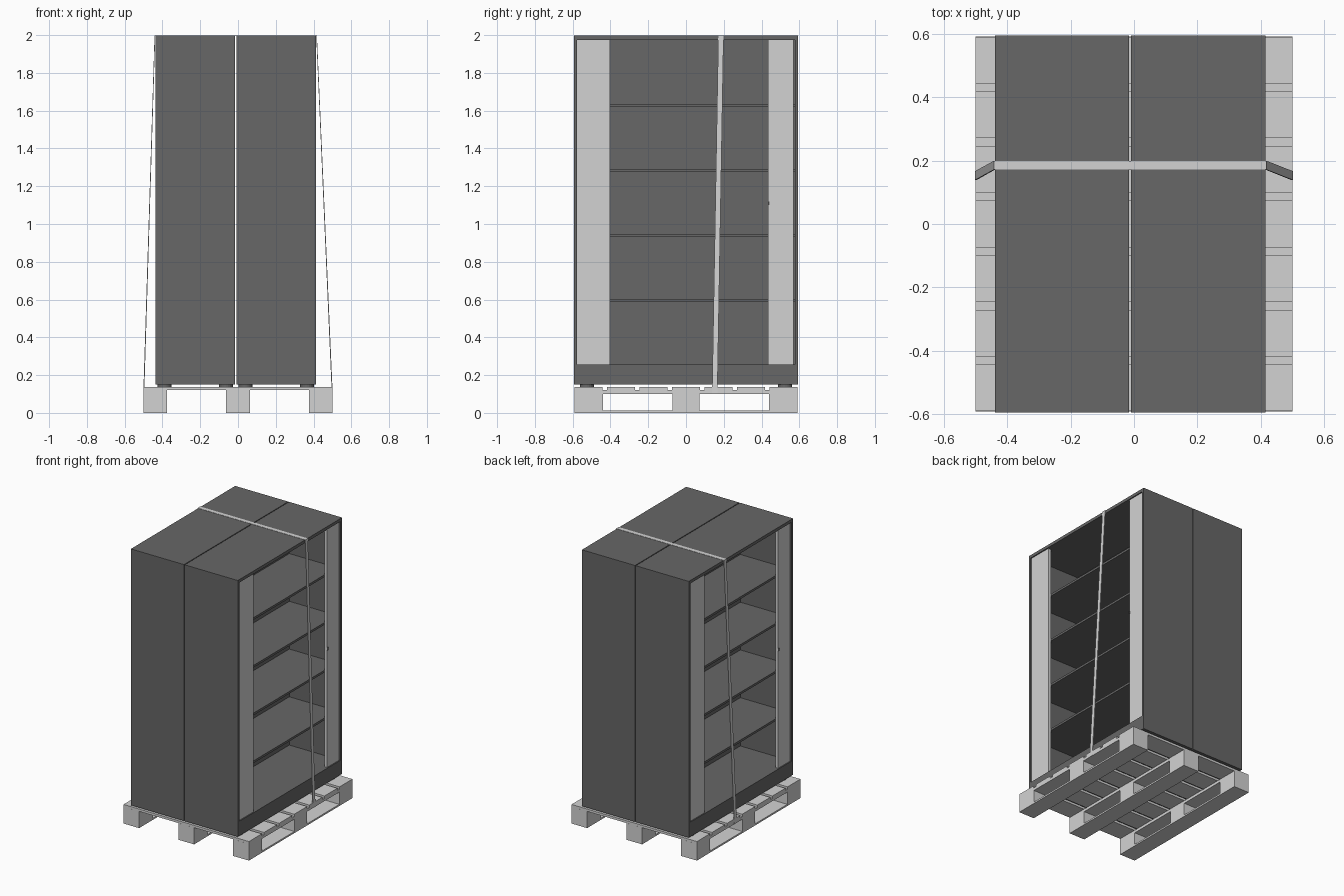
import bpy, bmesh, math
from mathutils import Matrix, Vector

if "Cube" in bpy.data.objects:
    bpy.data.objects.remove(bpy.data.objects["Cube"], do_unlink=True)


def material(name, value):
    m = bpy.data.materials.new(name)
    m.use_nodes = True
    colour = (value, value, value, 1)
    m.diffuse_color = colour
    m.node_tree.nodes["Principled BSDF"].inputs["Base Color"].default_value = colour
    return m


DARK = material("dark grey", 0.135)
LIGHT = material("light grey", 0.65)


def finish(name, bm, mat):
    bmesh.ops.recalc_face_normals(bm, faces=bm.faces)
    mesh = bpy.data.meshes.new(name)
    bm.to_mesh(mesh)
    bm.free()
    mesh.materials.append(mat)
    ob = bpy.data.objects.new(name, mesh)
    bpy.context.collection.objects.link(ob)
    return ob


def box(name, xs, ys, zs, mat):
    """Box given by its ranges on each axis."""
    bm = bmesh.new()
    spans = (xs, ys, zs)
    centre = Vector([(a + b) / 2 for a, b in spans])
    size = [b - a for a, b in spans]
    bmesh.ops.create_cube(bm, size=1, matrix=Matrix.Translation(centre) @ Matrix.Diagonal((*size, 1)))
    return finish(name, bm, mat)


def disc(name, x, y, zs, radius, mat):
    bm = bmesh.new()
    bmesh.ops.create_cone(bm, cap_ends=True, segments=20, radius1=radius, radius2=radius,
                          depth=zs[1] - zs[0],
                          matrix=Matrix.Translation((x, y, sum(zs) / 2)))
    return finish(name, bm, mat)


# Pallet: skids, blocks, stringers and deck boards
DECK = 0.137
for i, xs in enumerate([(-0.5, -0.375), (-0.063, 0.063), (0.375, 0.5)]):
    box(f"pallet_skid_{i}", xs, (-0.59, 0.59), (0, 0.012), LIGHT)
    box(f"pallet_stringer_{i}", xs, (-0.59, 0.59), (0.1, 0.12), LIGHT)
    for j, ys in enumerate([(-0.59, -0.44), (-0.072, 0.072), (0.44, 0.59)]):
        box(f"pallet_block_{i}_{j}", xs, ys, (0.012, 0.1), LIGHT)
PITCH, BOARD = 0.172, 0.147
for i in range(7):
    y = (i - 3) * PITCH
    box(f"pallet_deck_board_{i}", (-0.5, 0.5), (y - BOARD / 2, y + BOARD / 2), (0.12, DECK), LIGHT)

# Cabinet dimensions
BACK, FRONT = -0.009, 0.414
HALF, WALL = 0.594, 0.018
BASE, PLINTH, TOP = 0.15, 0.255, 1.997
ROOF = TOP - 0.022


def cabinet(side):
    """Open-fronted cabinet facing +x, returned as a list of parts."""
    n = side + "_cabinet_"
    depth = (BACK, FRONT)
    parts = [
        box(n + "plinth", depth, (-HALF, HALF), (BASE, PLINTH), DARK),
        box(n + "roof", depth, (-HALF, HALF), (ROOF, TOP), DARK),
        box(n + "back_panel", (BACK, BACK + 0.015), (WALL - HALF, HALF - WALL), (PLINTH, ROOF), DARK),
        box(n + "side_a", depth, (-HALF, WALL - HALF), (PLINTH, ROOF), DARK),
        box(n + "side_b", depth, (HALF - WALL, HALF), (PLINTH, ROOF), DARK),
        # partly opened sliding doors
        box(n + "wide_door", (FRONT - 0.03, FRONT - 0.008), (WALL - HALF, -0.402), (PLINTH, ROOF), LIGHT),
        box(n + "narrow_door", (FRONT - 0.03, FRONT - 0.008), (0.435, 0.57), (PLINTH, ROOF), LIGHT),
        box(n + "door_handle", (FRONT - 0.008, FRONT - 0.002), (0.435, 0.441), (1.1, 1.12), DARK),
    ]
    for i in range(4):
        z = 0.595 + i * 0.344
        parts.append(box(f"{n}shelf_{i}", (BACK + 0.015, FRONT - 0.032),
                         (WALL - HALF, HALF - WALL), (z - 0.008, z + 0.008), DARK))
    for x in (0.04, 0.365):
        for y in (-0.525, 0.525):
            parts.append(disc(n + "foot", x, y, (DECK, BASE), 0.037, DARK))
    return parts


# Two cabinets back to back
cabinet("left")
AXIS = -0.012
turn = Matrix.Translation((AXIS, 0, 0)) @ Matrix.Rotation(math.pi, 4, "Z") @ Matrix.Translation((-AXIS, 0, 0))
for part in cabinet("right"):
    part.data.transform(turn)

# Tie-down strap over both cabinets, hooked to the pallet edges
path = [(-0.499, 0.152, 0.1), (-0.44, 0.185, 1.997), (0.416, 0.185, 1.997), (0.499, 0.152, 0.1)]
bm = bmesh.new()
rows = [[bm.verts.new((x, y + s * 0.014, z)) for s in (-1, 1)] for x, y, z in path]
for a, b in zip(rows, rows[1:]):
    bm.faces.new((a[0], a[1], b[1], b[0]))
strap = finish("tie_down_strap", bm, LIGHT)
solid = strap.modifiers.new("thickness", "SOLIDIFY")
solid.thickness = 0.005
solid.offset = 0
